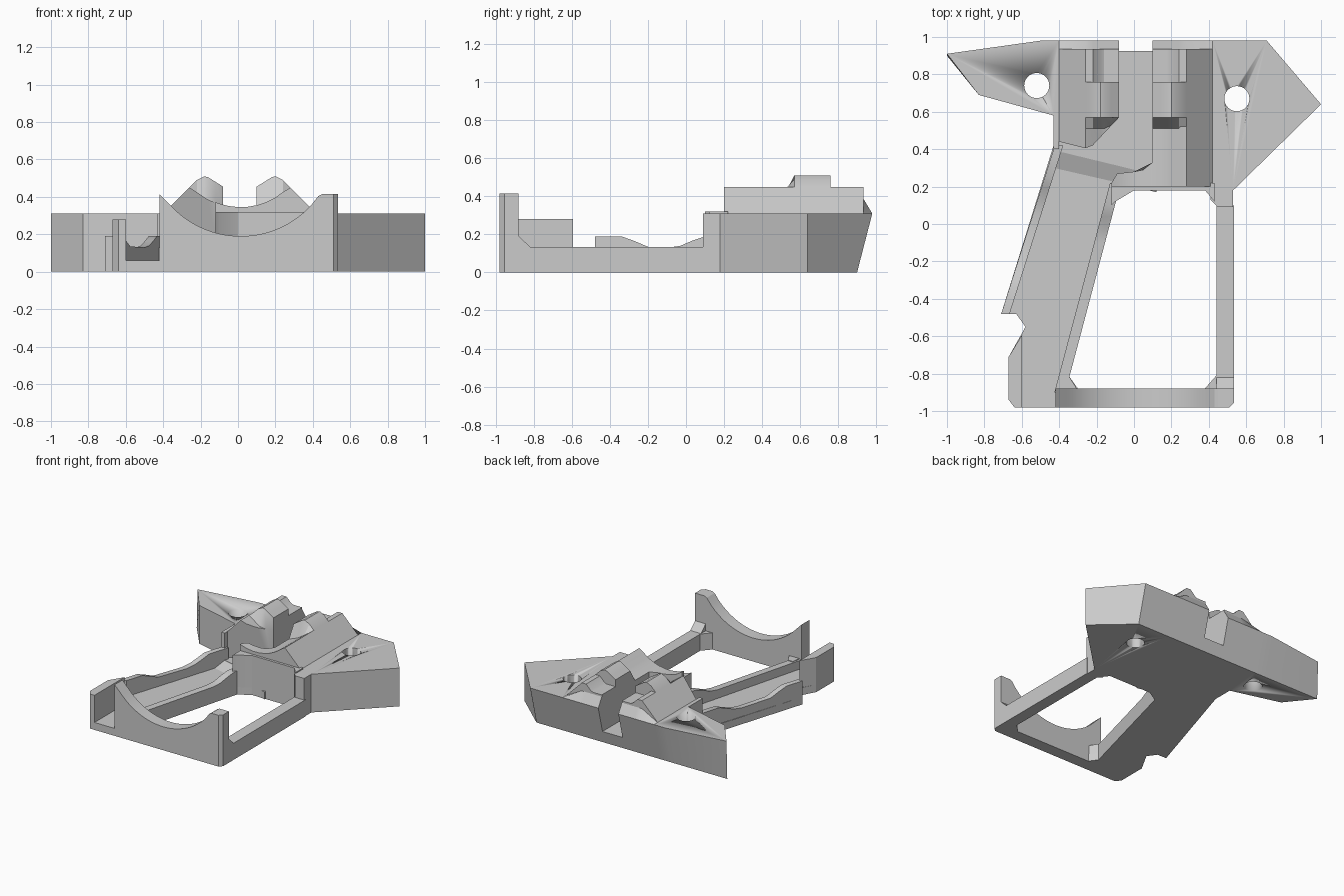
import bpy, bmesh, math

cube = bpy.data.objects.get("Cube")
if cube:
    bpy.data.objects.remove(cube, do_unlink=True)

grey = bpy.data.materials.new("plain grey")
grey.use_nodes = True
grey.diffuse_color = (0.6, 0.6, 0.6, 1)
grey.node_tree.nodes["Principled BSDF"].inputs["Base Color"].default_value = (0.6, 0.6, 0.6, 1)


def loft(name, rings):
    """Skin a list of equal-length closed rings and cap both ends."""
    bm = bmesh.new()
    loops = []
    for ring in rings:
        # the rear end leans back along a common sloping plane
        loops.append([bm.verts.new((x, min(y, 0.90 + 0.08 * min(z / 0.31, 1)), z))
                      for x, y, z in ring])
    n = len(loops[0])
    for a, b in zip(loops, loops[1:]):
        for i in range(n):
            j = (i + 1) % n
            bm.faces.new((a[i], a[j], b[j], b[i]))
    bm.faces.new(loops[0])
    bm.faces.new(loops[-1])
    bmesh.ops.remove_doubles(bm, verts=bm.verts, dist=1e-5)
    bmesh.ops.recalc_face_normals(bm, faces=bm.faces)
    mesh = bpy.data.meshes.new(name)
    bm.to_mesh(mesh)
    bm.free()
    mesh.materials.append(grey)
    obj = bpy.data.objects.new(name, mesh)
    bpy.context.collection.objects.link(obj)
    bpy.ops.object.select_all(action="DESELECT")
    obj.select_set(True)
    bpy.context.view_layer.objects.active = obj
    bpy.ops.object.shade_smooth_by_angle(angle=math.radians(25))
    return obj


def prism(name, outline, height):
    return loft(name, [[(x, y, z) for x, y in outline] for z in (0, height)])


def drill(obj, x, y, radius):
    pts = [(x + radius * math.cos(a * math.tau / 40), y + radius * math.sin(a * math.tau / 40))
           for a in range(40)]
    cutter = loft("hole_cutter", [[(px, py, z) for px, py in pts] for z in (-0.1, 0.5)])
    cutter.hide_render = True
    mod = obj.modifiers.new("hole", "BOOLEAN")
    mod.operation, mod.solver, mod.object = "DIFFERENCE", "EXACT", cutter
    bpy.context.view_layer.objects.active = obj
    bpy.ops.object.modifier_apply(modifier=mod.name)
    bpy.data.objects.remove(cutter, do_unlink=True)


def bowl(x, radius):
    """Height of a round trough running front to back."""
    return 0.70 - math.sqrt(radius ** 2 - (x - 0.015) ** 2)


def section(tops, y):
    """Ring across the body; y is a number or a function of x."""
    at = y if callable(y) else (lambda x: y)
    pts = tops + [(tops[-1][0], 0), (tops[0][0], 0)]
    return [(x, at(x), z) for x, z in pts]


def interp(table, v):
    for (a, p), (b, q) in zip(table, table[1:]):
        if v <= b:
            return p + (q - p) * max(v - a, 0) / (b - a)
    return table[-1][1]


# Wings with screw holes
left = prism("right_wing", [(-0.40, 0.98), (-0.50, 0.98), (-1, 0.91), (-0.83, 0.69),
                            (-0.43, 0.58), (-0.43, 0.40), (-0.40, 0.40)], 0.31)
drill(left, -0.52, 0.74, 0.067)
right = prism("left_wing", [(0.42, 0.98), (0.71, 0.98), (1, 0.64), (0.53, 0.18),
                            (0.53, 0.09), (0.45, 0.09), (0.41, 0.13)], 0.31)
drill(right, 0.55, 0.67, 0.067)

# Floors of the body, ramp and grip channel
prism("body_floor", [(-0.41, 0.39), (-0.08, 0.31), (0.12, 0.26), (0.42, 0.2),
                     (0.42, 0.98), (-0.41, 0.98)], 0.10)
loft("floor_ramp", [[(x, y, 0), (x, y, 0.06), (x, y + 0.1, 0.10), (x, y + 0.1, 0)]
                    for x, y in ((-0.43, 0.30), (-0.08, 0.22), (0.12, 0.17))])
prism("grip_floor", [(-0.43, 0.42), (-0.71, -0.48), (-0.63, -0.48), (-0.58, -0.55),
                     (-0.67, -0.71), (-0.67, -0.94), (-0.64, -0.98), (-0.30, -0.98),
                     (-0.30, -0.88), (-0.35, -0.81), (-0.10, 0.12), (0, 0.18),
                     (0.12, 0.2), (0.12, 0.35)], 0.06)
prism("front_ledge", [(-0.12, 0.10), (-0.10, 0.12), (0, 0.18), (0.38, 0.18),
                      (0.43, 0.12), (0.43, 0.22), (-0.12, 0.22)], 0.32)

# Cradle block in front of the towers
xs = [0.10, 0.14, 0.18, 0.20, 0.24, 0.28, 0.42]
trough = [(x, bowl(x, 0.355)) for x in xs[:-2]] + [(0.28, 0.45), (0.42, 0.31)]
loft("cradle_block", [section(trough, 0.20), section(trough, 0.52)])
lip = [(x, bowl(x, 0.355)) for x in (-0.12, -0.09, -0.05, 0, 0.05, 0.10)]
back_edge = [(-0.12, 0.22), (-0.09, 0.27), (0, 0.28), (0.05, 0.29), (0.10, 0.33)]
loft("cradle_lip", [section(lip, 0.20), section(lip, lambda x: interp(back_edge, x))])

# Pair of stepped towers either side of the groove
peak = list(zip(xs, (0.455, 0.48, 0.505, 0.51, 0.49, 0.45, 0.31)))
step = list(zip(xs, (0.40, 0.40, 0.40, 0.41, 0.45, 0.45, 0.31)))
drop = [(x, min(z, 0.385)) for x, z in step]
foot = [(x, 0.31) for x in xs]
slant = [(0.10, 0.57), (0.26, 0.40), (0.42, 0.44)]
tail = [(peak, 0.57), (peak, 0.76), (step, 0.76), (step, 0.935), (drop, 0.935), (foot, 0.98)]


def mirrored(ring):
    return [(0.02 - x, y, z) for x, y, z in ring]


tail_rings = [section(p, y) for p, y in tail]
loft("left_tower", [section(trough, 0.51)] + tail_rings)
front_rings = [section(trough, lambda x: interp(slant, x)),
               section(trough, lambda x: max(0.51, interp(slant, x)))]
loft("right_tower", [mirrored(r) for r in front_rings + tail_rings])


# Slanted grip walls with wavy tops
def grip_wall(name, start, end, thick, heights):
    rings = []
    for y, z in heights:
        x = start[0] + (end[0] - start[0]) * (y - start[1]) / (end[1] - start[1])
        rings.append([(x, y, 0), (x + thick, y, 0), (x + thick, y, z), (x, y, z)])
    loft(name, rings)


grip_wall("outer_grip_wall", (-0.71, -0.48), (-0.43, 0.40), 0.045,
          [(-0.48, 0.19), (-0.34, 0.19), (-0.27, 0.165), (-0.2, 0.135), (0.05, 0.13),
           (0.12, 0.14), (0.19, 0.165), (0.25, 0.19), (0.42, 0.19)])
grip_wall("inner_grip_wall", (-0.42, -0.88), (-0.12, 0.25), 0.058,
          [(-0.90, 0.13), (-0.1, 0.13), (-0.03, 0.14), (0.04, 0.17), (0.10, 0.19), (0.22, 0.19)])
prism("grip_end_wall", [(-0.67, -0.94), (-0.64, -0.98), (-0.60, -0.98), (-0.60, -0.595),
                        (-0.67, -0.71)], 0.28)

# Front wall with round cut-out
arc = [-0.36 + 0.75 * i / 24 for i in range(25)]
rim = ([(-0.42, 0.415), (-0.41, 0.405)] + [(x, bowl(x, 0.51)) for x in arc]
       + [(0.43, 0.405), (0.45, 0.415), (0.50, 0.415)])
loft("front_wall", [section(rim, -0.98), section(rim, -0.88)])
prism("corner_post", [(0.49, -0.98), (0.51, -0.98), (0.535, -0.955), (0.535, -0.88),
                      (0.49, -0.88)], 0.415)

# Side bar and corner gussets
prism("side_bar", [(0.44, -0.9), (0.535, -0.9), (0.535, 0.1), (0.44, 0.1)], 0.135)
loft("bar_fillet", [[(x, -0.9, 0.1), (x, -0.9, 0.21), (x, -0.82, 0.135), (x, -0.82, 0.1)]
                    for x in (0.44, 0.535)])
prism("left_gusset", [(0.37, -0.89), (0.45, -0.89), (0.45, -0.81), (0.44, -0.81)], 0.135)
prism("right_gusset", [(-0.40, -0.89), (-0.30, -0.89), (-0.35, -0.81), (-0.39, -0.81)], 0.135)
